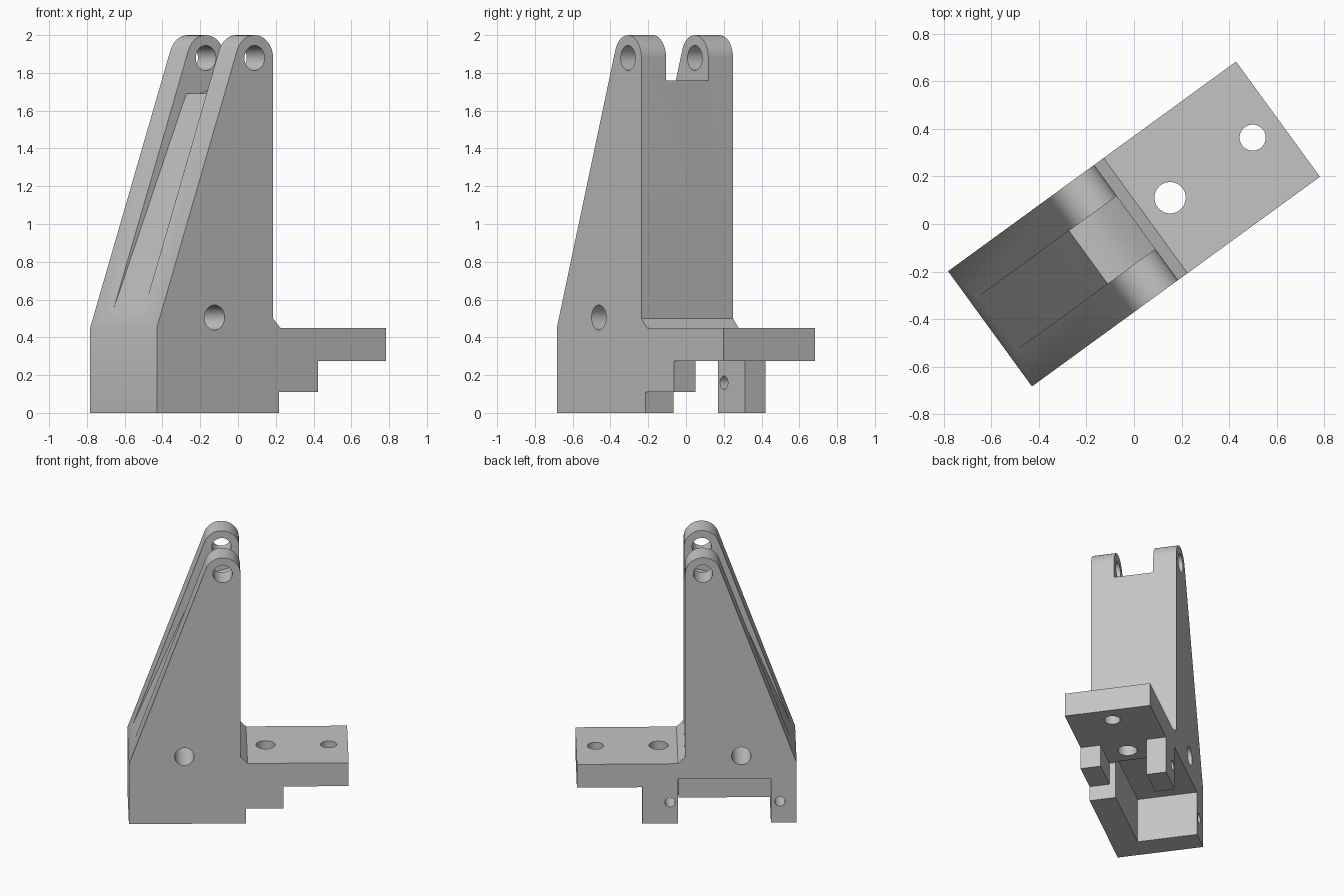
import bpy, bmesh, math
from mathutils import Matrix

if "Cube" in bpy.data.objects:
    bpy.data.objects.remove(bpy.data.objects["Cube"])

TURN = Matrix.Rotation(math.radians(36.05), 4, "Z")
HALF = 0.3          # half width of the bracket
GAP = 0.138         # half width of the slot between the ears

grey = bpy.data.materials.new("plain grey")
grey.use_nodes = True
grey.diffuse_color = (0.55, 0.55, 0.55, 1)
grey.node_tree.nodes["Principled BSDF"].inputs["Base Color"].default_value = grey.diffuse_color


def prism(name, points, low, high, upright=False):
    """Extrude a profile across the width, or upward when upright."""
    def place(p, t):
        return (p[0], p[1], t) if upright else (p[0], t, p[1])
    bm = bmesh.new()
    face = bm.faces.new([bm.verts.new(place(p, low)) for p in points])
    grown = bmesh.ops.extrude_face_region(bm, geom=[face])["geom"]
    for v in grown:
        if isinstance(v, bmesh.types.BMVert):
            v.co[2 if upright else 1] = high
    bmesh.ops.recalc_face_normals(bm, faces=bm.faces)
    bm.transform(TURN)
    mesh = bpy.data.meshes.new(name)
    bm.to_mesh(mesh)
    bm.free()
    mesh.materials.append(grey)
    obj = bpy.data.objects.new(name, mesh)
    bpy.context.collection.objects.link(obj)
    return obj


def rect(u0, u1, z0, z1):
    return [(u0, z0), (u1, z0), (u1, z1), (u0, z1)]


def arc(u, z, r, end, steps):
    return [(u + r * math.cos(end * i / steps), z + r * math.sin(end * i / steps))
            for i in range(steps + 1)]


def circle(u, z, r):
    return arc(u, z, r, 2 * math.pi, 48)[:-1]


def cut(target, *cutters):
    bpy.context.view_layer.objects.active = target
    for c in cutters:
        mod = target.modifiers.new("cut", "BOOLEAN")
        mod.operation, mod.solver, mod.object = "DIFFERENCE", "EXACT", c
        bpy.ops.object.modifier_apply(modifier=mod.name)
        bpy.data.objects.remove(c)


# Tower and mounting plate: one side profile with a rounded top
eye_u, eye_z, eye_r = -0.11, 1.879, 0.121
du, dz = -0.75 - eye_u, 0.45 - eye_z
tangent = math.atan2(dz, du) + 2 * math.pi - math.acos(eye_r / math.hypot(du, dz))
side = [(-0.75, 0), (0.05, 0), (0.05, 0.275), (0.75, 0.275), (0.75, 0.45),
        (0.06, 0.45), (0.011, 0.5)]
side += arc(eye_u, eye_z, eye_r, tangent, 24) + [(-0.75, 0.45)]
body = prism("bracket_body", side, -HALF, HALF)

# Slot between the ears, running down the sloping front
slot = [(-0.735, 0.5), (-0.238, 1.69), (-0.15, 1.692), (-0.07, 1.715),
        (0.011, 1.76), (0.05, 1.785), (0.05, 2.2), (-0.95, 2.2), (-0.95, 0.5)]
cut(body,
    prism("slot_cutter", slot, -GAP, GAP),
    prism("underside_cutter", rect(-0.574, 0.06, -0.1, 0.333), -0.117, 0.4),
    prism("pivot_hole_cutter", circle(eye_u, eye_z, 0.066), -0.5, 0.5),
    prism("cross_hole_cutter", circle(-0.372, 0.505, 0.066), -0.5, 0.5),
    prism("front_pin_cutter", circle(-0.635, 0.16, 0.035), 0.1, 0.5),
    prism("large_plate_hole_cutter", circle(0.188, 0, 0.066), 0.2, 0.6, True),
    prism("small_plate_hole_cutter", circle(0.618, 0, 0.055), 0.2, 0.6, True))

# Supports under the plate
leg = prism("plate_leg", rect(0.06, 0.304, 0, 0.275), 0.165, HALF)
cut(leg, prism("leg_pin_cutter", circle(0.115, 0.16, 0.035), 0, 0.5))
step = prism("plate_step", rect(0.05, 0.304, 0.11, 0.275), -HALF, -0.16)

# Smooth the round surfaces, keep the edges crisp
bpy.ops.object.select_all(action="DESELECT")
for obj in (body, leg, step):
    obj.select_set(True)
bpy.context.view_layer.objects.active = body
bpy.ops.object.shade_smooth_by_angle(angle=math.radians(20))
